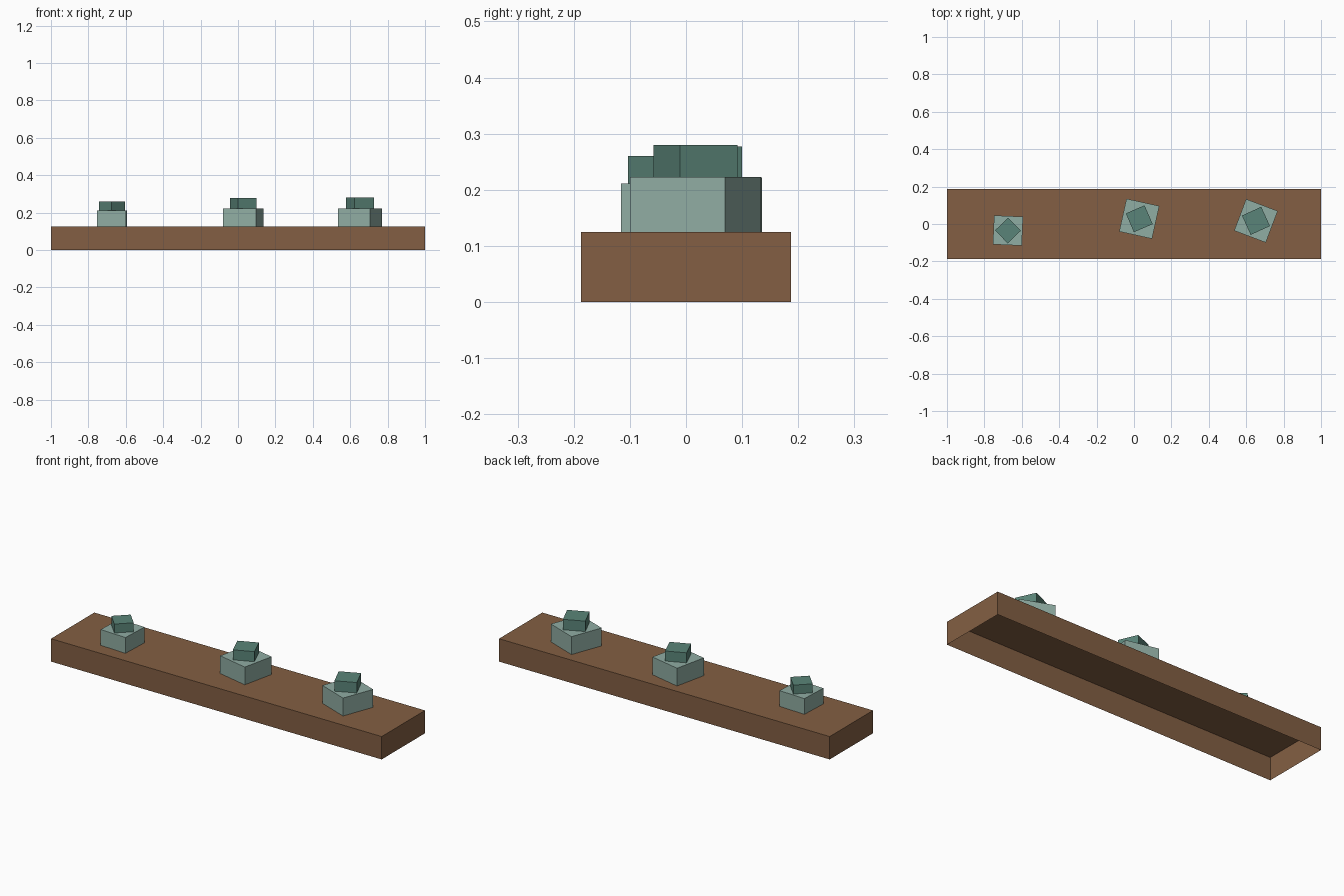
import bpy
import bmesh
from math import radians

cube = bpy.data.objects.get("Cube")
if cube:
    bpy.data.objects.remove(cube, do_unlink=True)


def make_material(name, rgb):
    """Flat material from 8-bit sRGB, stored as linear values."""
    linear = [((c / 255 + 0.055) / 1.055) ** 2.4 for c in rgb]
    mat = bpy.data.materials.new(name)
    mat.use_nodes = True
    mat.diffuse_color = (*linear, 1)
    bsdf = next(n for n in mat.node_tree.nodes if n.type == 'BSDF_PRINCIPLED')
    bsdf.inputs["Base Color"].default_value = (*linear, 1)
    return mat


def open_box(name, size, base, mat, angle=0):
    """Box resting on its base point, turned about z, with no bottom face."""
    bm = bmesh.new()
    bmesh.ops.create_cube(bm, size=1)
    bm.normal_update()
    bottom = [f for f in bm.faces if f.normal.z < -0.5]
    bmesh.ops.delete(bm, geom=bottom, context='FACES_ONLY')
    for v in bm.verts:
        v.co.z += 0.5
        v.co.x *= size[0]
        v.co.y *= size[1]
        v.co.z *= size[2]
    mesh = bpy.data.meshes.new(name)
    bm.to_mesh(mesh)
    bm.free()
    mesh.materials.append(mat)
    obj = bpy.data.objects.new(name, mesh)
    obj.location = base
    obj.rotation_euler.z = radians(angle)
    bpy.context.collection.objects.link(obj)
    return obj


brown = make_material("brown wood", (131, 95, 67))
pale = make_material("pale green", (144, 173, 163))
teal = make_material("dark teal", (90, 132, 120))

# Hollow plank, open underneath
PLANK_TOP = 0.125
open_box("plank", (2, 0.374, PLANK_TOP), (0, 0, 0), brown)


def stacked_block(side, x, y, lower, upper):
    """Wide block with a smaller turned block on it; each is (width, height, angle)."""
    width, height, angle = lower
    open_box(side + "_lower_block", (width, width, height), (x, y, PLANK_TOP), pale, angle)
    top_width, top_height, top_angle = upper
    open_box(side + "_upper_block", (top_width, top_width, top_height),
             (x, y, PLANK_TOP + height), teal, top_angle)


# Three stacked blocks along the plank
stacked_block("right", -0.674, -0.035, (0.155, 0.086, -2.5), (0.097, 0.049, 44))
stacked_block("middle", 0.028, 0.028, (0.18, 0.097, -12.5), (0.109, 0.055, 23.3))
stacked_block("left", 0.652, 0.017, (0.181, 0.098, -20.7), (0.113, 0.057, 24.5))
